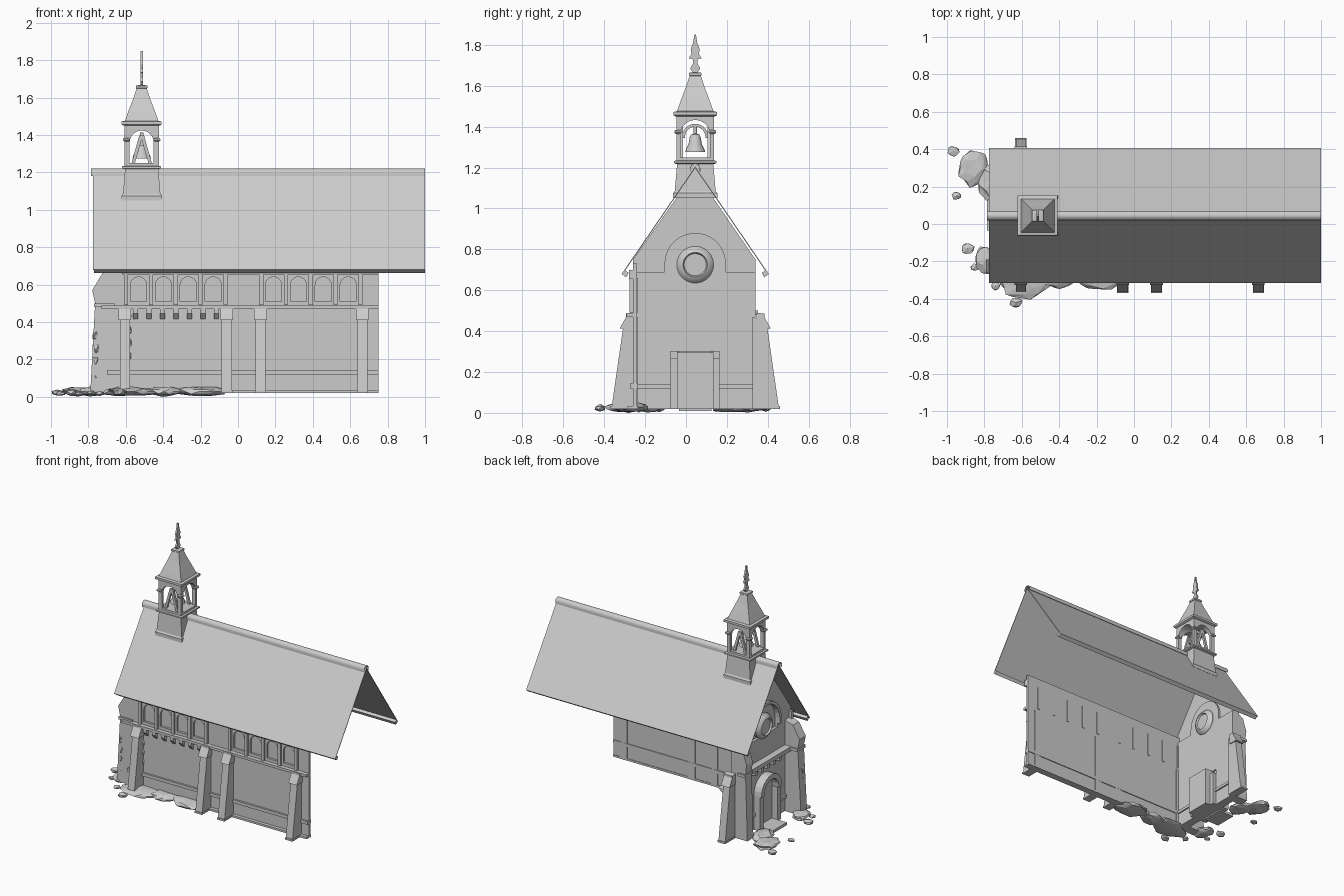
import bpy, bmesh, math, random
from mathutils import Vector, Matrix

random.seed(4)
if "Cube" in bpy.data.objects:
    bpy.data.objects.remove(bpy.data.objects["Cube"])

stone = bpy.data.materials.new("plain grey stone")
stone.use_nodes = True
GREY = (0.6, 0.6, 0.6, 1)
stone.diffuse_color = GREY
stone.node_tree.nodes["Principled BSDF"].inputs["Base Color"].default_value = GREY

MID = 0.045            # y of the ridge and nave axis
FRONT, BACK = -0.26, 0.34
BASE = 0.02
TX = -0.515            # x of the bell turret


def finish(name, bm):
    bmesh.ops.recalc_face_normals(bm, faces=bm.faces)
    mesh = bpy.data.meshes.new(name)
    bm.to_mesh(mesh)
    bm.free()
    mesh.materials.append(stone)
    ob = bpy.data.objects.new(name, mesh)
    bpy.context.collection.objects.link(ob)
    return ob


def prism(name, pts, axis, lo, hi):
    """Extrude a 2D outline along an axis between lo and hi."""
    place = {"x": lambda p: (lo, p[0], p[1]), "y": lambda p: (p[0], lo, p[1])}[axis]
    bm = bmesh.new()
    face = bm.faces.new([bm.verts.new(place(p)) for p in pts])
    ext = bmesh.ops.extrude_face_region(bm, geom=[face])["geom"]
    step = Vector((hi - lo, 0, 0)) if axis == "x" else Vector((0, hi - lo, 0))
    bmesh.ops.translate(bm, vec=step, verts=[v for v in ext if isinstance(v, bmesh.types.BMVert)])
    return finish(name, bm)


def box(name, x0, x1, y0, y1, z0, z1):
    return prism(name, [(x0, z0), (x1, z0), (x1, z1), (x0, z1)], "y", y0, y1)


def loft(name, centre, rings, sides=4, turn=None):
    """Stack (half width, height) rings; four sides give a square plan."""
    bm = bmesh.new()
    grow = math.sqrt(2) if sides == 4 else 1
    loops = []
    for r, z in rings:
        angles = [(i + 0.5) * math.tau / sides for i in range(sides)]
        loops.append([bm.verts.new((r * grow * math.cos(a), r * grow * math.sin(a), z)) for a in angles])
    for low, high in zip(loops, loops[1:]):
        for i in range(sides):
            j = (i + 1) % sides
            bm.faces.new((low[i], low[j], high[j], high[i]))
    bm.faces.new(loops[0])
    bm.faces.new(loops[-1])
    if turn:
        bm.transform(turn)
    bmesh.ops.translate(bm, vec=centre, verts=bm.verts)
    return finish(name, bm)


def arch(c, z0, spring, r, steps=12):
    """Round-headed opening outline."""
    curve = [(c + r * math.cos(i * math.pi / steps), spring + r * math.sin(i * math.pi / steps))
             for i in range(steps + 1)]
    return [(c - r, z0), (c + r, z0)] + curve


def arch_band(name, c, z0, spring, r, width, lo, hi):
    outer = arch(c, z0, spring, r + width)[1:] + [(c - r - width, z0)]
    inner = arch(c, z0, spring, r)[1:] + [(c - r, z0)]
    return prism(name, outer + inner[::-1], "x", lo, hi)


def cut(ob, cutters):
    for c in cutters:
        mod = ob.modifiers.new("cut", "BOOLEAN")
        mod.operation, mod.solver, mod.object = "DIFFERENCE", "EXACT", c
        bpy.context.view_layer.objects.active = ob
        bpy.ops.object.modifier_apply(modifier=mod.name)
        bpy.data.objects.remove(c)


def smooth(ob):
    bpy.ops.object.select_all(action="DESELECT")
    ob.select_set(True)
    bpy.context.view_layer.objects.active = ob
    bpy.ops.object.shade_smooth_by_angle(angle=math.radians(35))


# Thin roof slopes, eaves boards and ridge roll
for side, label in ((-1, "front"), (1, "back")):
    def slope(pts):
        return [(MID + side * d, z) for d, z in pts]
    prism(f"{label}_roof_slope", slope([(0, 1.205), (0.36, 0.68), (0.356, 0.677), (0, 1.197)]),
          "x", -0.775, 1)
    prism(f"{label}_eaves_board", slope([(0.36, 0.68), (0.338, 0.663), (0.326, 0.685), (0.346, 0.7)]),
          "x", -0.77, 1)
smooth(arch_band("ridge_roll", MID, 1.18, 1.195, 0.022, 0.003, -0.785, 1))

# Long, thin front wall with arched window niches between posts
wall = box("front_wall", -0.68, 0.75, FRONT, FRONT + 0.02, BASE, 0.73)
groups = [[start + 0.133 * i for i in range(4)] for start in (-0.532, 0.19)]
cut(wall, [prism("niche", arch(x, 0.51, 0.598, 0.043), "y", FRONT - 0.05, FRONT + 0.015)
           for group in groups for x in group])
for group in groups:
    for x in [group[0] - 0.066] + [w + 0.066 for w in group]:
        box("window_post", x - 0.011, x + 0.011, FRONT - 0.016, FRONT + 0.024, 0.49, 0.66)
box("window_sill_ledge", -0.73, 0.75, FRONT - 0.03, FRONT + 0.01, 0.47, 0.488)
box("eaves_band", -0.62, 0.75, FRONT - 0.02, FRONT, 0.655, 0.7)
box("plinth_band", -0.7, 0.75, FRONT - 0.014, FRONT + 0.026, 0.12, 0.143)
box("footing", -0.68, 0.75, FRONT - 0.025, FRONT + 0.024, BASE, 0.034)
for i in range(7):
    x = -0.548 + 0.072 * i
    prism("corbel", [(FRONT, 0.415), (FRONT - 0.026, 0.445), (FRONT - 0.026, 0.47), (FRONT, 0.47)],
          "x", x - 0.013, x + 0.013)

# Sloping buttresses: (x, side of the nave)
for x, side in ((-0.605, -1), (-0.06, -1), (0.12, -1), (0.665, -1), (-0.605, 1)):
    def outline(pts):
        return [(MID + side * (0.3 + d), z) for d, z in pts]
    prism("buttress", outline([(-0.02, BASE), (0.11, BASE), (0.048, 0.45), (-0.02, 0.47)]),
          "x", x - 0.027, x + 0.027)
    prism("buttress_cap", outline([(0, 0.412), (0.07, 0.412), (0.038, 0.47), (0.038, 0.485), (0, 0.49)]),
          "x", x - 0.034, x + 0.034)
    prism("buttress_foot", outline([(0, BASE), (0.115, BASE), (0.115, 0.033), (0, 0.033)]),
          "x", x - 0.03, x + 0.03)

# Gabled entrance wall
OUT, IN = -0.66, -0.61
gable = prism("gable_wall", [(FRONT, BASE), (BACK, BASE), (BACK, 0.75), (MID, 1.18), (FRONT, 0.75)],
              "x", OUT, IN)
cut(gable, [prism("recess", arch(MID, 0.66, 0.73, 0.15, 20), "x", OUT - 0.1, OUT + 0.02),
            prism("doorway", arch(MID, 0, 0.27, 0.09), "x", OUT - 0.1, IN + 0.1)])
arch_band("recess_moulding", MID, 0.69, 0.73, 0.15, 0.02, OUT - 0.02, OUT)
prism("inner_arch_panel", arch(MID, 0.3, 0.73, 0.15, 20), "x", IN, IN + 0.012)
for y0, y1 in ((FRONT, MID - 0.12), (MID + 0.12, BACK)):
    box("inner_wall_lining", IN, IN + 0.012, y0, y1, BASE, 0.69)
    box("inner_plinth_band", IN + 0.01, IN + 0.022, y0, y1, 0.12, 0.14)
    box("outer_plinth_band", OUT - 0.015, OUT, y0, y1, 0.12, 0.145)

# Round window with a bevelled rim inside and out
for label, x, way in (("inner", IN, 1), ("outer", OUT + 0.02, -1)):
    smooth(loft(f"{label}_round_window", (x, MID, 0.725),
                [(0.09, -0.01 * way), (0.09, 0.015 * way), (0.075, 0.035 * way), (0.06, 0.042 * way),
                 (0.054, 0.03 * way)], 32, Matrix.Rotation(math.pi / 2, 4, "Y")))

# Door, porch surround and step
box("door_recess", OUT + 0.01, -0.53, MID - 0.09, MID + 0.09, BASE, 0.295)
for s in (-1, 1):
    y = MID + s * 0.1
    box("door_jamb", OUT - 0.05, IN + 0.04, y - 0.02, y + 0.02, BASE, 0.265)
arch_band("door_arch", MID, 0.265, 0.27, 0.085, 0.035, OUT - 0.06, OUT)
prism("door_leaf", arch(MID, BASE, 0.27, 0.088), "x", OUT - 0.005, OUT + 0.015)
box("entrance_cornice", OUT - 0.05, OUT, FRONT + 0.06, BACK - 0.06, 0.47, 0.5)
for i in range(5):
    y = MID + (i - 2) * 0.07
    box("entrance_corbel", OUT - 0.035, OUT, y - 0.014, y + 0.014, 0.43, 0.47)
box("door_step", -0.785, OUT, MID - 0.08, MID + 0.08, 0.01, 0.03)

# Corner piers flanking the entrance
for label, y0, y1, reach in (("front", FRONT, FRONT + 0.07, 0.13), ("back", BACK - 0.07, BACK, 0.07)):
    prism(f"{label}_corner_pier", [(OUT, BASE), (OUT - reach, BASE), (OUT - reach * 0.8, 0.5),
                                   (OUT - reach * 0.92, 0.57), (OUT - reach * 0.5, 0.66), (OUT, 0.68)],
          "y", y0, y1)
    box(f"{label}_pier_cap", OUT - reach * 0.85, OUT, y0 - 0.012, y1 + 0.012, 0.48, 0.5)

# Bell turret: base, open arched stage, flared roof
loft("turret_base", (TX, MID, 0), [(0.108, 1.05), (0.108, 1.075), (0.1, 1.085), (0.088, 1.225)])
loft("turret_lower_cornice", (TX, MID, 0), [(0.095, 1.218), (0.104, 1.222), (0.104, 1.232), (0.09, 1.236)])
belfry = loft("belfry", (TX, MID, 0), [(0.092, 1.232), (0.092, 1.46)])
cut(belfry, [prism("opening", arch(MID, 1.25, 1.36, 0.073), "x", TX - 0.2, TX + 0.2),
             prism("opening", arch(TX, 1.25, 1.36, 0.064), "y", MID - 0.2, MID + 0.2)])
for sx in (-1, 1):
    for sy in (-1, 1):
        loft("post_capital", (TX + sx * 0.082, MID + sy * 0.084, 1.365),
             [(0.012, 0), (0.018, 0.006), (0.018, 0.014), (0.012, 0.02)])
loft("turret_upper_cornice", (TX, MID, 0), [(0.096, 1.45), (0.107, 1.456), (0.107, 1.472), (0.09, 1.476)])
loft("turret_roof", (TX, MID, 0), [(0.09, 1.474), (0.07, 1.53), (0.047, 1.59), (0.027, 1.65)])
loft("turret_roof_cap", (TX, MID, 0), [(0.027, 1.648), (0.031, 1.651), (0.031, 1.663), (0.02, 1.666)])
smooth(loft("bell", (TX, MID, 0), [(0.05, 1.275), (0.046, 1.29), (0.033, 1.315), (0.027, 1.35),
                                   (0.02, 1.362), (0.008, 1.366), (0.008, 1.4)], 16))
arch_band("bell_yoke", MID, 1.345, 1.35, 0.05, 0.014, TX - 0.01, TX + 0.01)

# Splayed frames carrying the bell
for y in (MID - 0.068, MID + 0.068):
    for s in (-1, 1):
        prism("bell_frame_leg", [(TX + s * 0.054, 1.25), (TX + s * 0.036, 1.25),
                                 (TX, 1.375), (TX, 1.4), (TX + s * 0.012, 1.4)], "y", y - 0.008, y + 0.008)

# Flat ornamental finial
half = [(0.008, 1.66), (0.025, 1.685), (0.01, 1.71), (0.012, 1.73), (0.032, 1.735),
        (0.018, 1.755), (0.022, 1.78), (0.01, 1.81), (0.004, 1.85)]
prism("finial", [(MID + d, z) for d, z in half] + [(MID - d, z) for d, z in half[::-1]],
      "x", TX - 0.006, TX + 0.006)


# Fallen stones, rubble heaps and broken masonry
def rock(name, x, y, z, size, detail=1):
    bm = bmesh.new()
    bmesh.ops.create_icosphere(bm, subdivisions=detail, radius=1)
    for v in bm.verts:
        v.co *= random.uniform(0.8, 1.1)
    bmesh.ops.scale(bm, vec=size, verts=bm.verts)
    bmesh.ops.rotate(bm, matrix=Matrix.Rotation(random.uniform(-0.3, 0.3), 3, "Z"), verts=bm.verts)
    bmesh.ops.translate(bm, vec=(x, y, z), verts=bm.verts)
    finish(name, bm)


for x, y, r in ((-0.965, 0.39, 0.038), (-0.95, 0.15, 0.028), (-0.89, -0.13, 0.04), (-0.85, -0.23, 0.028),
                (-0.74, -0.33, 0.03), (-0.63, -0.42, 0.04)):
    rock("fallen_stone", x, y, r * 0.5 + 0.003, (r, r * 0.85, r * 0.5))
for x, y, rx, ry in ((-0.86, 0.3, 0.09, 0.1), (-0.77, 0.22, 0.07, 0.1), (-0.79, -0.19, 0.06, 0.08),
                     (-0.57, -0.3, 0.16, 0.1), (-0.4, -0.28, 0.1, 0.07), (-0.2, -0.27, 0.14, 0.085)):
    rock("rubble_heap", x, y, 0.028, (rx, ry, 0.026), 2)
for z in (0.22, 0.29, 0.36, 0.43):
    rock("broken_masonry", -0.59, FRONT, z, (0.025, 0.02, 0.035))
    rock("broken_pier_edge", -0.76, FRONT + 0.02, z - 0.1, (0.022, 0.03, 0.04))
